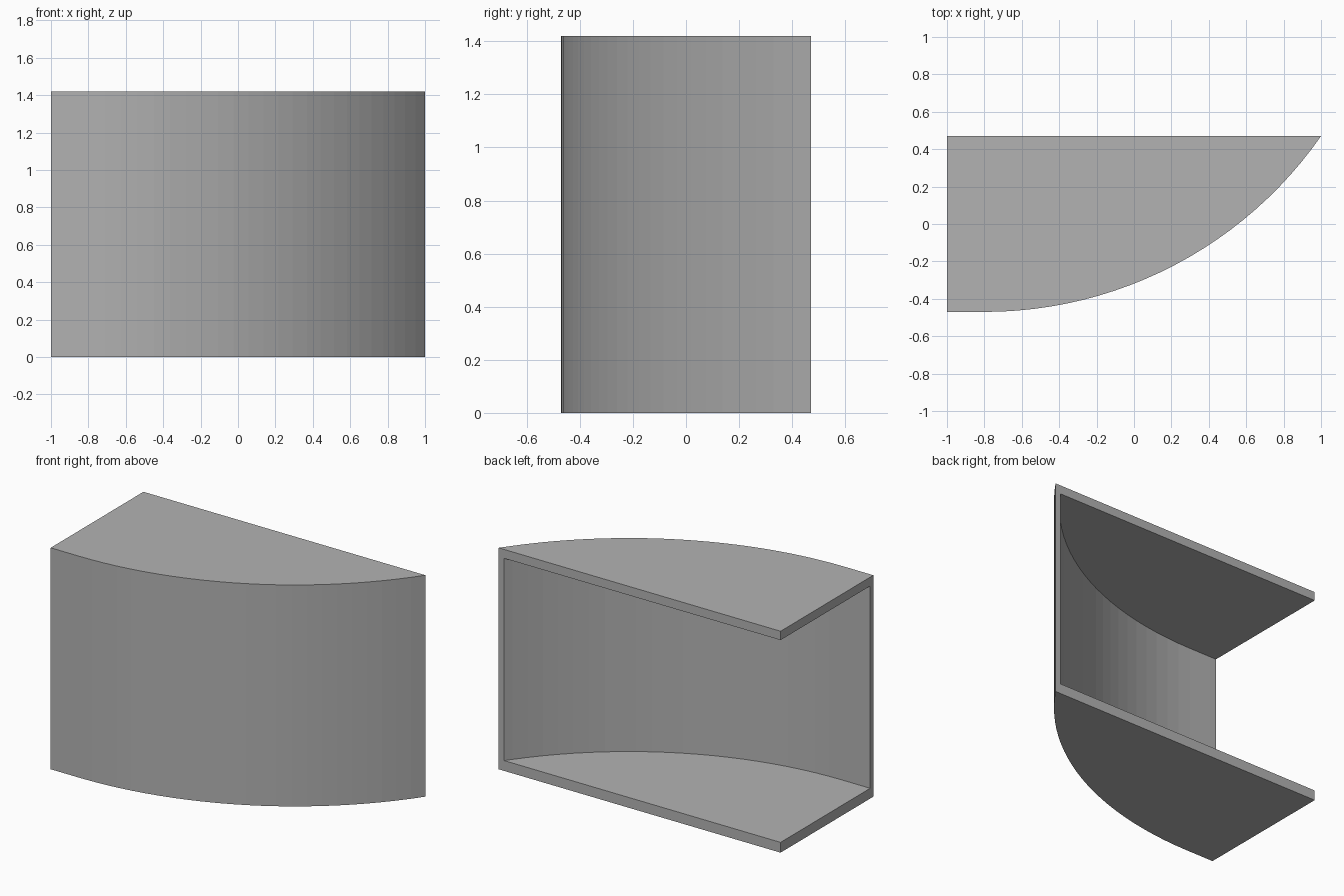
import bpy
import bmesh
from math import sin, cos, asin

old = bpy.data.objects.get("Cube")
if old:
    bpy.data.objects.remove(old, do_unlink=True)

# Main dimensions
HEIGHT, FRONT, BACK = 1.42, -0.47, 0.47
RADIUS, ARC_X = 2.193, -0.8
WALL, FLOOR, ROOF = 0.032, 0.066, 0.057
SEGMENTS = 24

grey = bpy.data.materials.new("plain grey")
grey.use_nodes = True
colour = (0.45, 0.45, 0.45, 1)
grey.diffuse_color = colour
grey.node_tree.nodes["Principled BSDF"].inputs["Base Color"].default_value = colour


def curved_prism(name, radius, left, back, z0, z1):
    """Upright prism: straight back and side, curved front."""
    centre_y = FRONT + RADIUS
    end = asin((1 - ARC_X) / RADIUS)
    if back > BACK:
        end += 0.05
    outline = [(left, back), (left, centre_y - radius)]
    for i in range(SEGMENTS + 1):
        a = end * i / SEGMENTS
        outline.append((ARC_X + radius * sin(a), centre_y - radius * cos(a)))
    if back > BACK:
        outline.append((outline[-1][0], back))
    bm = bmesh.new()
    face = bm.faces.new([bm.verts.new((x, y, z0)) for x, y in outline])
    top = bmesh.ops.extrude_face_region(bm, geom=[face])["geom"]
    verts = [v for v in top if isinstance(v, bmesh.types.BMVert)]
    bmesh.ops.translate(bm, verts=verts, vec=(0, 0, z1 - z0))
    bmesh.ops.recalc_face_normals(bm, faces=bm.faces)
    mesh = bpy.data.meshes.new(name)
    bm.to_mesh(mesh)
    bm.free()
    mesh.materials.append(grey)
    obj = bpy.data.objects.new(name, mesh)
    bpy.context.collection.objects.link(obj)
    return obj


# Curved shell, hollowed out through its back and straight side
shell = curved_prism("curved_shell", RADIUS, -1, BACK, 0, HEIGHT)
hollow = curved_prism("hollow_cutter", RADIUS - WALL, -1.2, BACK + 0.2,
                      FLOOR, HEIGHT - ROOF)
hollow.hide_render = True

cut = shell.modifiers.new("hollow", "BOOLEAN")
cut.operation = "DIFFERENCE"
cut.solver = "EXACT"
cut.object = hollow
bpy.context.view_layer.objects.active = shell
shell.select_set(True)
bpy.ops.object.modifier_apply(modifier=cut.name)
bpy.data.objects.remove(hollow, do_unlink=True)
